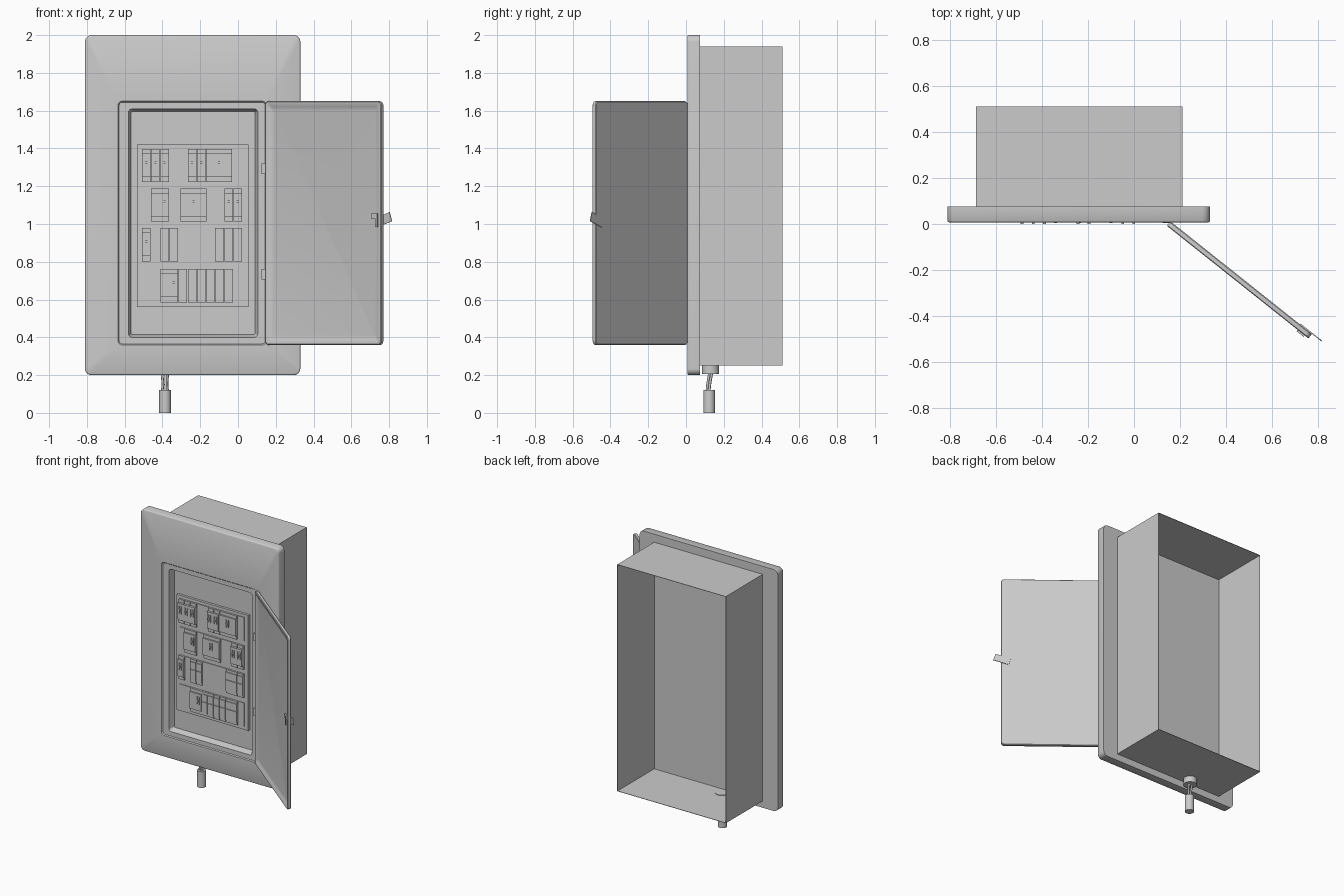
import bpy, bmesh
from math import sin, cos, pi, radians
from mathutils import Matrix

cube = bpy.data.objects.get("Cube")
if cube:
    bpy.data.objects.remove(cube, do_unlink=True)


def finish(name, bm, smooth=False):
    bmesh.ops.recalc_face_normals(bm, faces=bm.faces)
    mesh = bpy.data.meshes.new(name)
    bm.to_mesh(mesh)
    bm.free()
    ob = bpy.data.objects.new(name, mesh)
    bpy.context.collection.objects.link(ob)
    if smooth:
        bpy.ops.object.select_all(action='DESELECT')
        ob.select_set(True)
        bpy.context.view_layer.objects.active = ob
        bpy.ops.object.shade_smooth_by_angle(angle=radians(40))
    return ob


def add_box(bm, x0, x1, y0, y1, z0, z1):
    m = (Matrix.Translation(((x0 + x1) / 2, (y0 + y1) / 2, (z0 + z1) / 2))
         @ Matrix.Diagonal((x1 - x0, y1 - y0, z1 - z0, 1)))
    return bmesh.ops.create_cube(bm, size=1, matrix=m)["verts"]


def box(name, *bounds):
    bm = bmesh.new()
    add_box(bm, *bounds)
    return finish(name, bm)


def cylinder(name, radius, x, y, z0, z1):
    bm = bmesh.new()
    bmesh.ops.create_cone(bm, cap_ends=True, segments=24, radius1=radius, radius2=radius,
                          depth=z1 - z0, matrix=Matrix.Translation((x, y, (z0 + z1) / 2)))
    return finish(name, bm, True)


def inset(rect, d):
    return (rect[0] + d, rect[1] - d, rect[2] + d, rect[3] - d)


def loft(name, levels, steps=6):
    """Bridge rounded rectangles (rect, corner radius, y) and cap both ends."""
    bm = bmesh.new()
    loops = []
    for (x0, x1, z0, z1), r, y in levels:
        loop = []
        corners = [(x1 - r, z1 - r), (x0 + r, z1 - r), (x0 + r, z0 + r), (x1 - r, z0 + r)]
        for i, (cx, cz) in enumerate(corners):
            for s in range(steps + 1):
                a = (i + s / steps) * pi / 2
                loop.append(bm.verts.new((cx + r * cos(a), y, cz + r * sin(a))))
        loops.append(loop)
    for a, b in zip(loops, loops[1:]):
        for i in range(len(a)):
            j = (i + 1) % len(a)
            bm.faces.new((a[i], a[j], b[j], b[i]))
    bm.faces.new(loops[0])
    bm.faces.new(loops[-1])
    return finish(name, bm, True)


# Front plate with stepped door seat and recessed opening
plate = (-0.81, 0.33, 0.20, 2.0)
seat = (-0.635, 0.15, 0.36, 1.65)
opening = (-0.58, 0.105, 0.40, 1.61)
loft("front_plate", [
    (plate, 0.035, 0.075), (plate, 0.035, 0.014), (inset(plate, 0.003), 0.032, 0.009),
    (inset(plate, 0.008), 0.027, 0.007), (seat, 0.02, 0.007), (inset(seat, 0.006), 0.016, 0.014),
    (opening, 0.02, 0.014), (inset(opening, 0.014), 0.01, 0.06)])

# Open-backed wall box
bm = bmesh.new()
add_box(bm, -0.685, 0.21, 0.075, 0.51, 0.25, 1.94)
bm.faces.ensure_lookup_table()
back = max(bm.faces, key=lambda f: f.calc_center_median().y)
bmesh.ops.delete(bm, geom=[back], context='FACES')
shell = finish("wall_box", bm)
solid = shell.modifiers.new("thickness", 'SOLIDIFY')
solid.thickness = 0.004

# Breaker cover panel
box("breaker_cover", -0.535, 0.055, 0.042, 0.062, 0.56, 1.42)

HALF = 0.088


def breaker(name, x0, x1, z, toggle=None):
    """Breaker body with raised nose and an optional H-shaped toggle."""
    bm = bmesh.new()
    gap = 0.0015
    x0, x1 = x0 + gap, x1 - gap
    nose = 0.012 if x1 - x0 < 0.06 else 0.017
    add_box(bm, x0, x1, 0.028, 0.045, z - HALF, z + HALF)
    if toggle is None:
        add_box(bm, x0, x1, 0.022, 0.03, z + 0.016, z + 0.07)
        add_box(bm, x0, x1, 0.022, 0.03, z - 0.07, z + 0.012)
    else:
        add_box(bm, x0, x1, nose, 0.03, z - 0.06, z + 0.065)
        for side in (-1, 1):
            c = toggle + side * 0.009
            add_box(bm, c - 0.003, c + 0.003, nose - 0.006, nose + 0.002, z - 0.01, z + 0.045)
        add_box(bm, toggle - 0.006, toggle + 0.006, nose - 0.013, nose + 0.002, z + 0.01, z + 0.024)
    finish(name, bm)


# Breaker rows: slot start, width in slots, toggle position within the breaker
SLOT, START = 0.0485, -0.51
rows = [
    (1.31, [(0, 1, 0.5), (1, 1, 0.5), (2, 1, 0.5), (5, 1, 0.5), (6, 1, 0.5), (7, 2.9, 0.5)]),
    (1.10, [(1, 2, 0.75), (4.2, 2.9, 0.5), (9, 1, 0.5), (10, 1, 0.5)]),
    (0.89, [(0, 1, 0.5)] + [(s, 1, None) for s in (2, 3, 8, 9, 10)]),
    (0.673, [(2, 2, 0.75)] + [(s, 1, None) for s in range(4, 10)]),
]
for r, (z, items) in enumerate(rows, 1):
    box(f"breaker_row_{r}_strip", -0.51, 0.025, 0.037, 0.045, z - HALF, z + HALF)
    for n, (slot, width, t) in enumerate(items, 1):
        a = START + slot * SLOT
        b = a + width * SLOT
        breaker(f"breaker_{r}_{n}", a, b, z, None if t is None else a + t * (b - a))

# Open door, built along x and swung about its hinge
swing = Matrix.Translation((0.15, 0.002, 0)) @ Matrix.Rotation(radians(-38.5), 4, 'Z')
leaf = (0, 0.785, 0.36, 1.65)
door = loft("door", [
    (inset(leaf, 0.004), 0.018, 0.0125), (leaf, 0.022, 0.008), (leaf, 0.022, -0.009),
    (inset(leaf, 0.004), 0.018, -0.0125), (inset(leaf, 0.018), 0.012, -0.0125),
    (inset(leaf, 0.03), 0.012, -0.005), (inset(leaf, 0.05), 0.01, -0.002)])

# Door latch: tilted outer handle and inner hook
bm = bmesh.new()
add_box(bm, -0.055, 0.055, 0.0125, 0.017, -0.025, 0.025)
bm.transform(Matrix.Translation((0.778, 0, 1.022)) @ Matrix.Rotation(radians(-18), 4, 'Y'))
handle = finish("latch_handle", bm)
bm = bmesh.new()
add_box(bm, 0.725, 0.765, -0.02, -0.008, 1.03, 1.055)
add_box(bm, 0.752, 0.765, -0.02, -0.014, 0.985, 1.035)
hook = finish("latch_hook", bm)
for ob in (door, handle, hook):
    ob.matrix_world = swing

# Hinges
for name, z in (("upper_hinge", 1.293), ("lower_hinge", 0.733)):
    box(name, 0.124, 0.152, 0.004, 0.018, z - 0.028, z + 0.028)

# Conduit fitting, wires and cable end
CX = -0.386
cylinder("conduit_fitting", 0.045, CX, 0.13, 0.205, 0.256)
cylinder("cable_end", 0.031, CX, 0.123, 0.0, 0.12)
for n, (dx, dy) in enumerate([(-0.016, 0), (0.014, 0.004), (0.004, -0.008)], 1):
    curve = bpy.data.curves.new(f"wire_{n}", 'CURVE')
    curve.dimensions = '3D'
    curve.bevel_depth = 0.007
    curve.bevel_resolution = 2
    spline = curve.splines.new('POLY')
    spline.points.add(2)
    path = [(CX + dx, 0.118 + dy, 0.11), (CX + dx * 0.7, 0.122 + dy, 0.15), (CX + dx, 0.132 + dy, 0.21)]
    for p, co in zip(spline.points, path):
        p.co = (*co, 1)
    bpy.context.collection.objects.link(bpy.data.objects.new(f"wire_{n}", curve))
